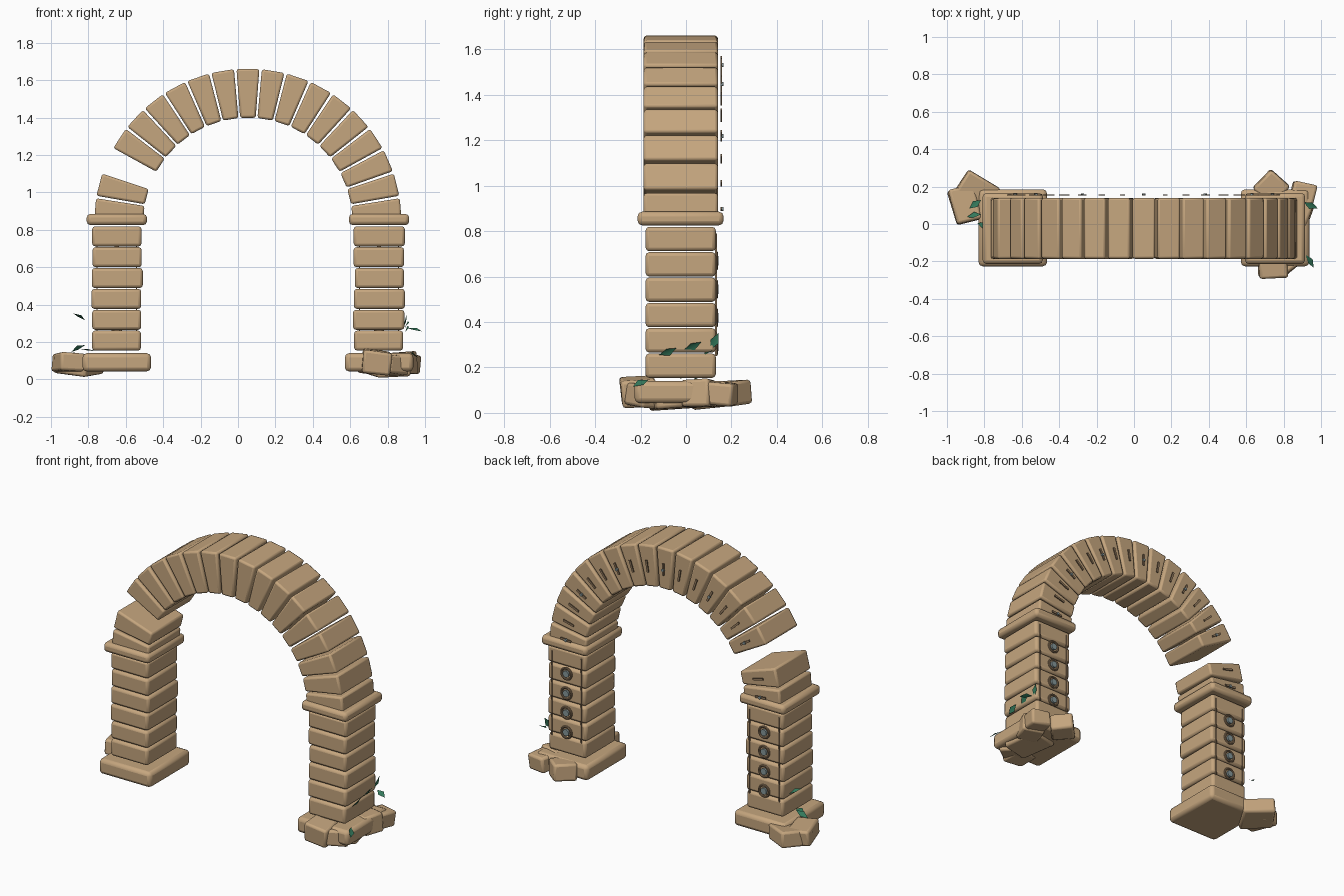
import bpy, bmesh, math, random
from mathutils import Vector, Euler

if "Cube" in bpy.data.objects:
    bpy.data.objects.remove(bpy.data.objects["Cube"], do_unlink=True)
rng = random.Random(4)


def material(name, rgb):
    m = bpy.data.materials.new(name)
    m.use_nodes = True
    m.diffuse_color = (*rgb, 1)
    bsdf = next(n for n in m.node_tree.nodes if n.type == "BSDF_PRINCIPLED")
    bsdf.inputs["Base Color"].default_value = (*rgb, 1)
    bsdf.inputs["Roughness"].default_value = 0.9
    return m


STONE = material("sandstone", (0.56, 0.38, 0.21))
BROWN = material("brown_stone", (0.3, 0.2, 0.115))
METAL = material("grey_metal", (0.24, 0.31, 0.32))
LEAF = material("leaf_green", (0.035, 0.2, 0.11))


def finish(obj, mat, bevel=0, segments=2):
    obj.data.materials.clear()
    obj.data.materials.append(mat)
    if bevel:
        mod = obj.modifiers.new("worn_edges", "BEVEL")
        mod.width, mod.segments, mod.limit_method = bevel, segments, "ANGLE"
    bpy.ops.object.select_all(action="DESELECT")
    obj.select_set(True)
    bpy.context.view_layer.objects.active = obj
    bpy.ops.object.shade_smooth_by_angle(angle=math.radians(40))
    return obj


def link(name, bm):
    bmesh.ops.recalc_face_normals(bm, faces=bm.faces)
    mesh = bpy.data.meshes.new(name)
    bm.to_mesh(mesh)
    bm.free()
    obj = bpy.data.objects.new(name, mesh)
    bpy.context.collection.objects.link(obj)
    return obj


def prism(name, outline, y0, y1, mat, bevel=0):
    """Extrude an (x, z) outline from y0 to y1."""
    bm = bmesh.new()
    face = bm.faces.new([bm.verts.new((x, y0, z)) for x, z in outline])
    out = bmesh.ops.extrude_face_region(bm, geom=[face])
    verts = [v for v in out["geom"] if isinstance(v, bmesh.types.BMVert)]
    bmesh.ops.translate(bm, verts=verts, vec=(0, y1 - y0, 0))
    return finish(link(name, bm), mat, bevel)


def slab(name, x, half, z0, z1, y0, y1, mat=STONE, bevel=0.016):
    return prism(name, [(x - half, z0), (x + half, z0), (x + half, z1), (x - half, z1)],
                 y0, y1, mat, bevel)


def disc(name, spot, radius, depth):
    bpy.ops.mesh.primitive_cylinder_add(vertices=16, radius=radius, depth=depth,
                                        location=spot, rotation=(math.pi / 2, 0, 0))
    bpy.context.object.name = name
    finish(bpy.context.object, METAL)


# Pillars with base, courses, cap and rear fittings
for side, px in (("right", -0.648), ("left", 0.754)):
    slab(side + "_base", px, 0.183, 0.043, 0.14, -0.226, 0.185, bevel=0.022)
    for i in range(6):
        z = 0.154 + i * 0.1115
        slab(f"{side}_course_{i}", px + rng.uniform(-0.003, 0.003),
             0.134 + rng.uniform(-0.004, 0.004), z, z + 0.107, -0.178, 0.131)
    slab(side + "_cap", px, 0.161, 0.825, 0.885, -0.213, 0.165, bevel=0.02)
    for s in (-1, 1):
        slab(f"{side}_rear_rail", px + s * 0.105, 0.003, 0.25, 0.79, 0.128, 0.136, BROWN, 0)
    for i in range(4):
        spot = (px, 0.134, 0.294 + i * 0.125)
        bpy.ops.mesh.primitive_torus_add(location=spot, rotation=(math.pi / 2, 0, 0),
                                         major_segments=24, minor_segments=8,
                                         major_radius=0.035, minor_radius=0.007)
        ring = bpy.context.object
        ring.name = side + "_rosette_ring"
        finish(ring, BROWN)
        disc(side + "_rosette_disc", spot, 0.021, 0.018)

# Arch of wedge stones, one fallen out, each with a slim plate behind
CX, CZ, COUNT = 0.053, 0.84, 19
STEP = math.pi / COUNT


def polar(r, a):
    return (CX - r * math.cos(a), CZ + r * math.sin(a))


def wedge(name, r0, r1, mid, half, y0, y1, mat, bevel=0):
    prism(name, [polar(r0, mid - half), polar(r1, mid - half),
                 polar(r1, mid + half), polar(r0, mid + half)], y0, y1, mat, bevel)


for i in range(COUNT):
    if i == 2:
        continue
    mid = (i + 0.5) * STEP
    wedge(f"arch_stone_{i}", 0.56, 0.822, mid, STEP * 0.45, -0.186, 0.14, STONE, 0.012)
    wedge(f"arch_plate_{i}", 0.655, 0.73, mid, 0.009, 0.152, 0.159, BROWN)
    if i % 3 == 0:
        x, z = polar(0.69, mid)
        disc(f"arch_rivet_{i}", (x, 0.158, z), 0.009, 0.012)


# Rubble around the bases
def rock(name, loc, size, turn, tilt):
    bm = bmesh.new()
    bmesh.ops.create_cube(bm, size=1)
    rot = Euler((math.radians(tilt[0]), math.radians(tilt[1]), math.radians(turn)))
    for v in bm.verts:
        shape = Vector([c * s * rng.uniform(0.94, 1.05) for c, s in zip(v.co, size)])
        v.co = rot.to_matrix() @ shape + Vector(loc)
    finish(link(name, bm), STONE, 0.014)


rock("right_rubble_back", (-0.85, 0.155, 0.08), (0.2, 0.2, 0.1), -32, (4, 6))
rock("right_rubble_side", (-0.905, 0.105, 0.09), (0.14, 0.19, 0.1), 15, (-3, 4))
rock("left_rubble_back", (0.735, 0.195, 0.085), (0.14, 0.14, 0.11), 48, (5, -4))
rock("left_rubble_side", (0.9, 0.15, 0.085), (0.13, 0.14, 0.1), -15, (-4, 3))
rock("left_rubble_inner", (0.875, 0.06, 0.085), (0.14, 0.13, 0.12), -18, (3, -3))
rock("left_rubble_front", (0.74, -0.21, 0.092), (0.15, 0.15, 0.125), 3, (4, 6))
rock("left_rubble_corner", (0.825, -0.18, 0.075), (0.13, 0.13, 0.1), 38, (-4, 5))
rock("left_rubble_low", (0.81, -0.03, 0.06), (0.19, 0.24, 0.08), 12, (4, -4))


# Leaves: folded diamond blades facing a given way
def leaf(name, loc, direction, facing, length=0.085):
    d = Vector(direction).normalized()
    across = d.cross(Vector(facing)).normalized()
    up = across.cross(d)
    c, bm = Vector(loc), bmesh.new()
    tail, tip, left, right = [bm.verts.new(p) for p in (
        c - d * length / 2, c + d * length / 2,
        c + across * length * 0.23 + up * 0.006, c - across * length * 0.23 + up * 0.006)]
    bm.faces.new((tail, tip, left))
    bm.faces.new((tip, tail, right))
    finish(link(name, bm), LEAF)


for i, (loc, direction, facing) in enumerate((
        ((-0.85, 0.105, 0.335), (0.7, 0.5, -0.4), (0.2, 0.3, 1)),
        ((-0.855, 0.045, 0.165), (0.8, 0.15, 0.4), (-0.6, 0.5, 0.6)),
        ((-0.8, -0.01, 0.155), (1, -0.4, -0.1), (-0.4, 0.3, 1)),
        ((0.9, -0.08, 0.27), (0.1, 0.9, 0.35), (0.8, 0.2, -0.5)),
        ((0.9, 0.03, 0.295), (0.2, 0.9, 0.4), (0.8, 0.2, -0.5)),
        ((0.945, 0.1, 0.265), (0.9, -0.4, -0.2), (0.5, -0.6, 1)),
        ((0.893, 0.125, 0.315), (0.2, 0.4, 0.8), (1, 0.3, 0.4)),
        ((0.94, -0.2, 0.13), (0.5, -0.8, -0.35), (0.8, -0.1, 0.7)))):
    leaf(f"leaf_{i}", loc, direction, facing)
